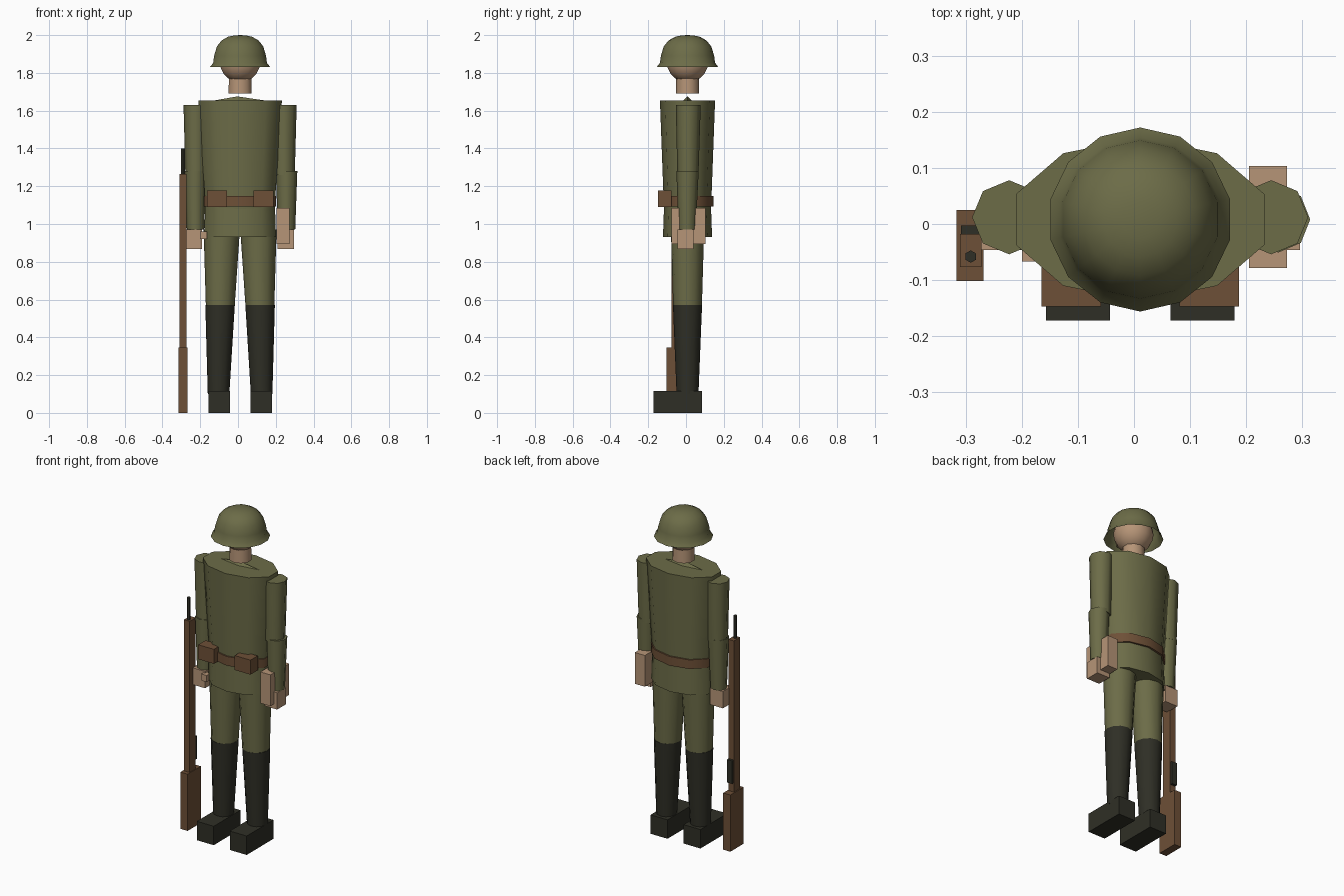
import bpy, bmesh, math

if "Cube" in bpy.data.objects:
    bpy.data.objects.remove(bpy.data.objects["Cube"])

CX, CY = 0.011, 0.008   # body axis


def material(name, rgb):
    m = bpy.data.materials.new(name)
    m.diffuse_color = (*rgb, 1)
    m.use_nodes = True
    m.node_tree.nodes["Principled BSDF"].inputs["Base Color"].default_value = m.diffuse_color
    return m


GREEN = material("olive_cloth", (0.150, 0.150, 0.064))
SKIN = material("skin", (0.47, 0.30, 0.185))
BROWN = material("brown_wood_leather", (0.155, 0.080, 0.038))
DARK = material("dark_leather_metal", (0.028, 0.028, 0.019))


def finish(name, bm, mat, smooth):
    bmesh.ops.remove_doubles(bm, verts=bm.verts, dist=1e-5)
    bmesh.ops.recalc_face_normals(bm, faces=bm.faces)
    me = bpy.data.meshes.new(name)
    bm.to_mesh(me)
    bm.free()
    me.materials.append(mat)
    ob = bpy.data.objects.new(name, me)
    bpy.context.collection.objects.link(ob)
    if smooth:
        bpy.ops.object.select_all(action='DESELECT')
        ob.select_set(True)
        bpy.context.view_layer.objects.active = ob
        bpy.ops.object.shade_smooth_by_angle(angle=math.radians(50))
    return ob


def loft(name, mat, sides, rings, caps=True, smooth=True):
    """Stack of elliptical rings (x, y, z, rx, ry), first vertex towards +y."""
    bm = bmesh.new()
    loops = []
    for x, y, z, rx, ry in rings:
        loops.append([bm.verts.new((x + rx * math.sin(math.tau * i / sides),
                                    y + ry * math.cos(math.tau * i / sides), z))
                      for i in range(sides)])
    for a, b in zip(loops, loops[1:]):
        for i in range(sides):
            j = (i + 1) % sides
            bm.faces.new((a[i], a[j], b[j], b[i]))
    if caps:
        bm.faces.new(loops[0])
        bm.faces.new(loops[-1])
    return finish(name, bm, mat, smooth)


def box(name, mat, x0, x1, y0, y1, z0, z1):
    bm = bmesh.new()
    bmesh.ops.create_cube(bm, size=1)
    for v in bm.verts:
        v.co = ((x0 + x1) / 2 + v.co.x * (x1 - x0),
                (y0 + y1) / 2 + v.co.y * (y1 - y0),
                (z0 + z1) / 2 + v.co.z * (z1 - z0))
    return finish(name, bm, mat, False)


# helmet: open shell with flared rim
profile = [(0.164, 1.83), (0.146, 1.853), (0.141, 1.89), (0.126, 1.94),
           (0.100, 1.972), (0.066, 1.991), (0.033, 1.998), (0, 2.0)]
loft("helmet", GREEN, 14, [(CX, CY, z, r, r) for r, z in profile], caps=False)

# head, nose and neck
bm = bmesh.new()
bmesh.ops.create_uvsphere(bm, u_segments=14, v_segments=10, radius=0.11)
bmesh.ops.translate(bm, verts=bm.verts, vec=(CX, CY, 1.86))
finish("head", bm, SKIN, True)
box("nose", SKIN, CX - 0.013, CX + 0.013, -0.122, -0.09, 1.835, 1.87)
loft("neck", SKIN, 10, [(CX, CY, 1.69, 0.064, 0.062), (CX, CY, 1.79, 0.062, 0.06)])

# jacket, skirt, collar ridge, belt
loft("jacket", GREEN, 10, [(CX, CY, 1.06, 0.190, 0.124), (CX, CY, 1.655, 0.233, 0.146)])
loft("jacket_skirt", GREEN, 10, [(CX, CY, 0.93, 0.200, 0.130), (CX, CY, 1.10, 0.194, 0.124)])
loft("collar_ridge", GREEN, 4, [(CX, CY, 1.65, 0.16, 0.025), (CX - 0.015, CY, 1.675, 0.002, 0.001)],
     smooth=False)
loft("belt", BROWN, 10, [(CX, CY, 1.092, 0.200, 0.137), (CX, CY, 1.147, 0.200, 0.137)])

for s, side in ((-1, "left"), (1, "right")):
    # ammunition pouch
    px = CX + s * 0.123
    box(side + "_pouch", BROWN, px - 0.053, px + 0.053, -0.147, -0.077, 1.09, 1.178)
    # leg, boot shaft, foot
    lx = CX + s * 0.111
    loft(side + "_trouser", GREEN, 12, [(lx - s * 0.006, CY, 0.56, 0.076, 0.076),
                                        (lx - s * 0.014, CY, 0.97, 0.096, 0.088)])
    loft(side + "_boot_shaft", DARK, 12, [(lx + s * 0.003, CY, 0.10, 0.057, 0.058),
                                          (lx - s * 0.005, CY, 0.57, 0.078, 0.077)])
    box(side + "_foot", DARK, lx - 0.057, lx + 0.057, -0.172, 0.085, 0, 0.115)
    # arm and hand
    ax = CX + s * 0.2335
    fx = 0.257 if s > 0 else -0.225
    loft(side + "_upper_arm", GREEN, 8, [(ax, 0.01, 1.26, 0.056, 0.056),
                                         (ax, 0.012, 1.63, 0.066, 0.066)])
    loft(side + "_forearm", GREEN, 8, [(fx, 0.006, 0.97, 0.046, 0.046),
                                       (fx, 0.008, 1.28, 0.057, 0.059)])
    hx = 0.253 if s > 0 else -0.233
    box(side + "_hand", SKIN, hx - 0.043, hx + 0.043, -0.046, 0.04, 0.868, 0.97)

# thumb gripping, and broad cuff block on the other arm
box("left_thumb", SKIN, -0.20, -0.165, -0.067, -0.02, 0.92, 0.96)
box("right_cuff_block", SKIN, 0.205, 0.273, -0.078, 0.103, 0.895, 1.085)

# rifle
box("rifle_butt", BROWN, -0.316, -0.268, -0.102, 0.025, 0, 0.345)
box("rifle_stock", BROWN, -0.310, -0.272, -0.077, -0.018, 0.33, 1.265)
box("rifle_receiver", DARK, -0.308, -0.274, -0.03, -0.003, 0.40, 0.54)
loft("rifle_barrel", DARK, 6, [(-0.291, -0.058, 1.2, 0.011, 0.011),
                               (-0.291, -0.058, 1.4, 0.011, 0.011)], smooth=False)
